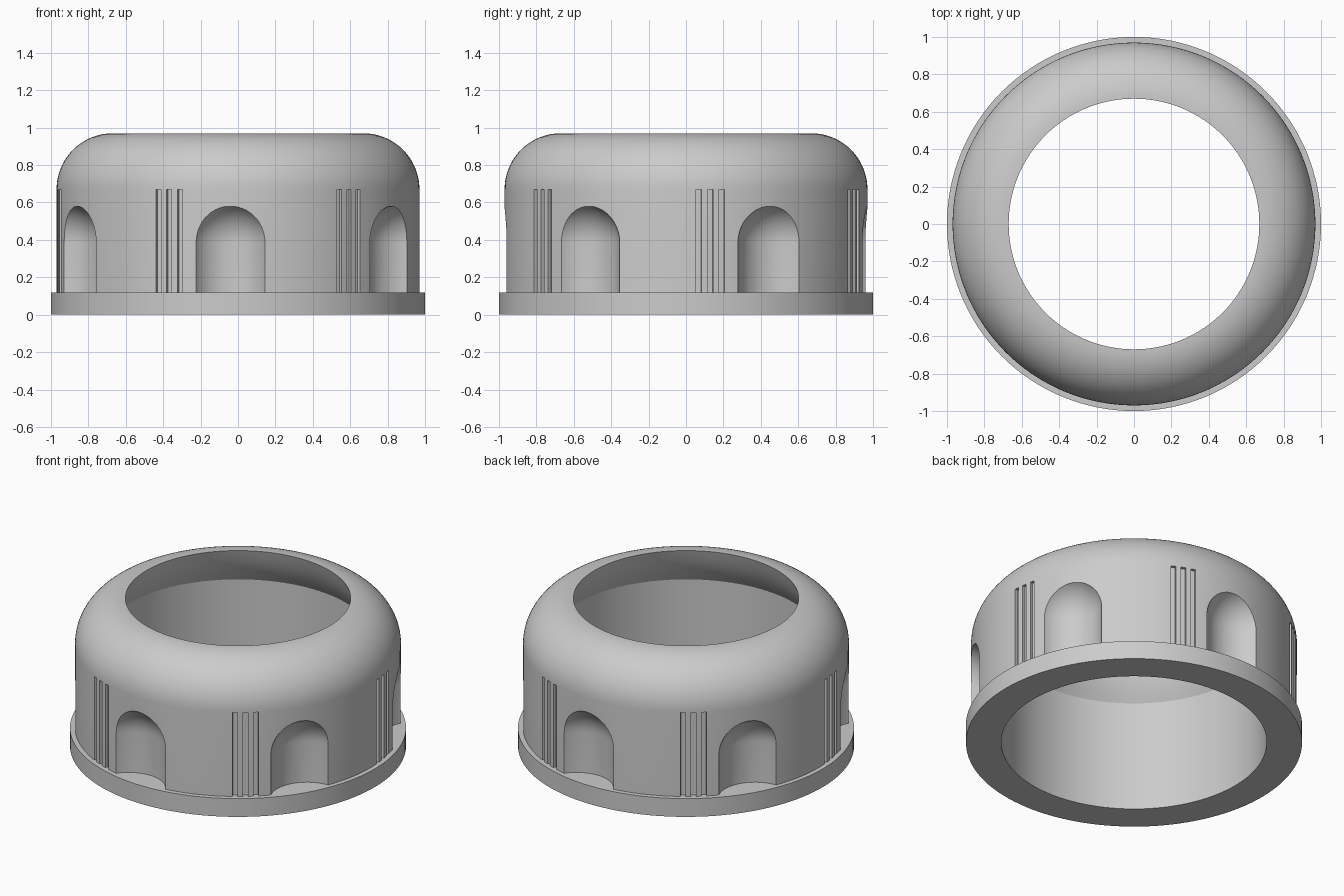
import bpy
import bmesh
from math import sin, cos, pi, radians
from mathutils import Matrix

cube = bpy.data.objects.get("Cube")
if cube:
    bpy.data.objects.remove(cube, do_unlink=True)

WALL_IN, WALL_OUT, HOLE = 0.79, 0.97, 0.67
RING_TOP, TOP, ROUND = 0.12, 0.97, 0.3

grey = bpy.data.materials.new("plain grey")
grey.use_nodes = True
colour = (0.6, 0.6, 0.6, 1)
grey.diffuse_color = colour
grey.node_tree.nodes["Principled BSDF"].inputs["Base Color"].default_value = colour


def lathe(bm, profile, steps, closed=True):
    """Spin an (r, z) profile around the z axis; return its vertices."""
    old = set(bm.verts)
    verts = [bm.verts.new((0, -r, z)) for r, z in profile]
    pairs = list(zip(verts, verts[1:]))
    if closed:
        pairs.append((verts[-1], verts[0]))
    edges = [bm.edges.new(p) for p in pairs]
    bmesh.ops.spin(bm, geom=verts + edges, axis=(0, 0, 1), cent=(0, 0, 0),
                   angle=2 * pi, steps=steps, use_merge=True)
    new = [v for v in bm.verts if v not in old]
    bmesh.ops.remove_doubles(bm, verts=new, dist=1e-5)
    return [v for v in bm.verts if v not in old]


def make_object(name, bm):
    bmesh.ops.recalc_face_normals(bm, faces=bm.faces)
    mesh = bpy.data.meshes.new(name)
    bm.to_mesh(mesh)
    bm.free()
    mesh.materials.append(grey)
    obj = bpy.data.objects.new(name, mesh)
    bpy.context.collection.objects.link(obj)
    return obj


def arc(cr, cz, radius, start, end, n):
    angles = [radians(start + (end - start) * i / n) for i in range(n + 1)]
    return [(cr + radius * cos(a), cz + radius * sin(a)) for a in angles]


# Base ring
bm = bmesh.new()
lathe(bm, [(WALL_IN, 0), (1, 0), (1, RING_TOP), (WALL_IN, RING_TOP)], 128)
ring = make_object("base_ring", bm)

# Rounded body with a wide opening and a sloping lip inside
profile = [(WALL_IN, RING_TOP), (WALL_OUT, RING_TOP)]
profile += arc(WALL_OUT - ROUND, TOP - ROUND, ROUND, 0, 90, 20)
for i in range(1, 6):
    t = i / 6
    bulge = 0.012 * sin(pi * t)
    profile.append((HOLE + (WALL_IN - HOLE) * t - bulge,
                    TOP - 0.245 * t - bulge / 2))
profile.append((WALL_IN, 0.725))
bm = bmesh.new()
lathe(bm, profile, 128)
body = make_object("rounded_body", bm)

# Cutter for six arched niches: upright round-topped columns
bm = bmesh.new()
column = [(0, 0.05)] + arc(0, 0.385, 0.22, 0, 90, 12)
column.insert(1, (0.22, 0.05))
column[-1] = (0, column[-1][1])
for k in range(6):
    verts = lathe(bm, column, 48, closed=False)
    place = Matrix.Rotation(radians(60 * k - 2.4), 4, 'Z') @ Matrix.Translation((0, -1.071, 0))
    bmesh.ops.transform(bm, matrix=place, verts=verts)
niche_cutter = make_object("niche_cutter", bm)

# Cutter for six groups of three upright grooves
bm = bmesh.new()
for k in range(6):
    for j in (-1, 0, 1):
        place = (Matrix.Rotation(radians(60 * k - 22.3 + 3.7 * j), 4, 'Z')
                 @ Matrix.Translation((0, -1.0, 0.36))
                 @ Matrix.Diagonal((0.029, 0.1, 0.62, 1)))
        bmesh.ops.create_cube(bm, size=1, matrix=place)
groove_cutter = make_object("groove_cutter", bm)

# Cut the body, then drop the cutters
for cutter in (niche_cutter, groove_cutter):
    cutter.hide_render = True
    mod = body.modifiers.new(cutter.name, 'BOOLEAN')
    mod.operation = 'DIFFERENCE'
    mod.solver = 'EXACT'
    mod.object = cutter
bpy.context.view_layer.update()
evaluated = body.evaluated_get(bpy.context.evaluated_depsgraph_get())
cut_mesh = bpy.data.meshes.new_from_object(evaluated)
body.modifiers.clear()
body.data = cut_mesh
for cutter in (niche_cutter, groove_cutter):
    bpy.data.objects.remove(cutter, do_unlink=True)

# Smooth shading with sharp creases
bpy.ops.object.select_all(action='DESELECT')
for obj in (ring, body):
    obj.select_set(True)
bpy.context.view_layer.objects.active = body
bpy.ops.object.shade_smooth_by_angle(angle=radians(20))
